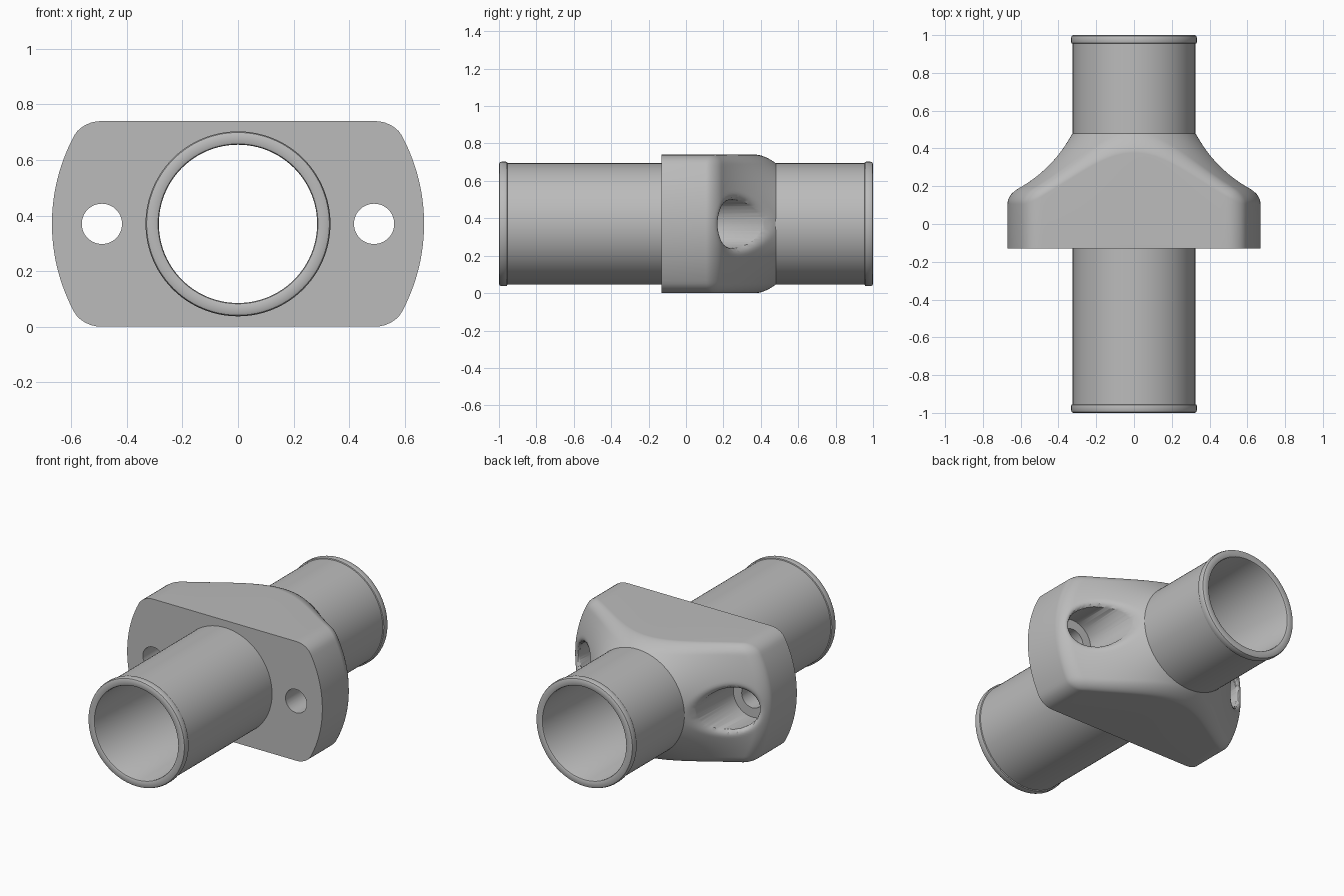
import bpy, bmesh, math
from mathutils import Vector

if "Cube" in bpy.data.objects:
    bpy.data.objects.remove(bpy.data.objects["Cube"])

AXIS_Z = 0.37        # height of the tube axis, also half the flange height
RIM, CORNER = 0.67, 0.05
HOLE_X, RECESS = 0.49, 0.13

grey = bpy.data.materials.new("plain grey")
grey.use_nodes = True
grey.diffuse_color = (0.5, 0.5, 0.5, 1)
grey.node_tree.nodes["Principled BSDF"].inputs["Base Color"].default_value = (0.5, 0.5, 0.5, 1)


def finish(bm, name):
    bmesh.ops.remove_doubles(bm, verts=bm.verts, dist=1e-5)
    bmesh.ops.recalc_face_normals(bm, faces=bm.faces)
    mesh = bpy.data.meshes.new(name)
    bm.to_mesh(mesh)
    bm.free()
    mesh.materials.append(grey)
    obj = bpy.data.objects.new(name, mesh)
    bpy.context.collection.objects.link(obj)
    return obj


def smooth(obj):
    bpy.ops.object.select_all(action='DESELECT')
    obj.select_set(True)
    bpy.context.view_layer.objects.active = obj
    bpy.ops.object.shade_smooth_by_angle(angle=math.radians(32))


def lathe(name, profile, x=0, closed=False, steps=96):
    """Spin (radius, y) points around a line parallel to y."""
    bm = bmesh.new()
    vs = [bm.verts.new((x + r, y, AXIS_Z)) for r, y in profile]
    edges = [bm.edges.new(p) for p in zip(vs, vs[1:])]
    if closed:
        edges.append(bm.edges.new((vs[-1], vs[0])))
    bmesh.ops.spin(bm, geom=vs + edges, cent=(x, 0, AXIS_Z), axis=(0, 1, 0),
                   angle=2 * math.pi, steps=steps)
    return finish(bm, name)


# Tube with a rounded bead at each end
half = [(0.325, 0.955), (0.331, 0.957), (0.333, 0.965), (0.333, 0.985),
        (0.329, 0.996), (0.32, 1.0), (0.295, 1.0), (0.288, 0.997), (0.285, 0.99)]
tube = lathe("tube", half + [(r, -y) for r, y in reversed(half)], closed=True)
smooth(tube)


def inset(x, z):
    """Distance inside the flange outline: a disc cut flat above and below."""
    a, b = RIM - math.hypot(x, z), AXIS_Z - abs(z)
    if a < CORNER and b < CORNER:
        return CORNER - math.hypot(CORNER - a, CORNER - b)
    return min(a, b)


def fillet(d, radius):
    k = radius - min(max(d, 0), radius)
    return radius - math.sqrt(max(radius ** 2 - k ** 2, 0))


def back(x, z):
    """Height of the flared back, rounded at the outline and recess mouths."""
    u = math.hypot(x, z) - 0.325
    mouth = math.hypot(abs(x) - HOLE_X, z) - RECESS
    return (0.48 - 1.25 * u + 0.9 * u * u
            - fillet(inset(x, z), CORNER) - fillet(mouth, 0.04))


def outline_radius(c, s):
    lo, hi = 0.3, 0.7
    for _ in range(40):
        mid = (lo + hi) / 2
        lo, hi = (mid, hi) if inset(mid * c, mid * s) > 0 else (lo, mid)
    return lo


# Flange body, built as a ring of radial sections
bm = bmesh.new()
SECTIONS, ROWS, INNER, FRONT = 240, 44, 0.305, -0.13
rings = []
for i in range(SECTIONS):
    t = 2 * math.pi * i / SECTIONS
    c, s = math.cos(t), math.sin(t)
    outer = outline_radius(c, s)
    ring = []
    for j in range(ROWS + 1):
        r = outer - (outer - INNER) * (1 - j / ROWS) ** 1.6
        ring.append(bm.verts.new((r * c, back(r * c, r * s), r * s + AXIS_Z)))
    for r in (outer, INNER):
        ring.append(bm.verts.new((r * c, FRONT, r * s + AXIS_Z)))
    rings.append(ring)
for i, ring in enumerate(rings):
    nxt = rings[(i + 1) % SECTIONS]
    for j in range(len(ring)):
        k = (j + 1) % len(ring)
        bm.faces.new((ring[j], ring[k], nxt[k], nxt[j]))
flange = finish(bm, "flange_body")

# Stepped bolt holes through both ears
for side in (-1, 1):
    cutter = lathe("bolt_hole_cutter", [(0, -0.3), (0.0725, -0.3), (0.0725, 0.05),
                   (RECESS, 0.05), (RECESS, 0.8), (0, 0.8)], x=side * HOLE_X, steps=64)
    cutter.hide_render = True
    mod = flange.modifiers.new("bolt_hole", 'BOOLEAN')
    mod.operation, mod.solver, mod.object = 'DIFFERENCE', 'EXACT', cutter
    bpy.context.view_layer.objects.active = flange
    bpy.ops.object.modifier_apply(modifier=mod.name)
    bpy.data.objects.remove(cutter)
smooth(flange)
